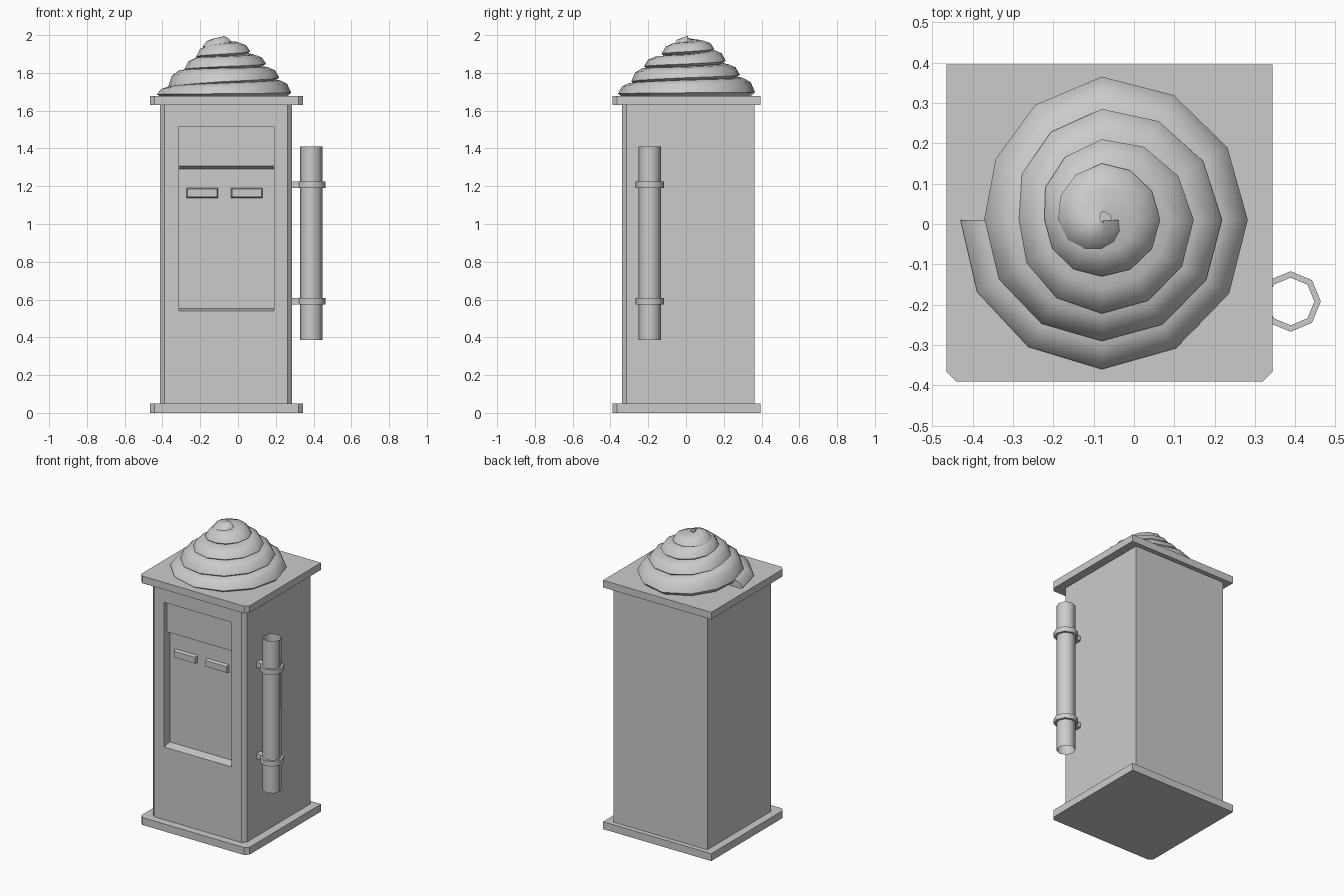
import bpy, bmesh
from math import cos, sin, pi, radians

if "Cube" in bpy.data.objects:
    bpy.data.objects.remove(bpy.data.objects["Cube"])


def make(name, verts, faces, smooth=None):
    me = bpy.data.meshes.new(name)
    me.from_pydata(verts, [], faces)
    bm = bmesh.new()
    bm.from_mesh(me)
    bmesh.ops.recalc_face_normals(bm, faces=bm.faces)
    bm.to_mesh(me)
    bm.free()
    ob = bpy.data.objects.new(name, me)
    bpy.context.collection.objects.link(ob)
    if smooth:
        bpy.ops.object.select_all(action='DESELECT')
        bpy.context.view_layer.objects.active = ob
        ob.select_set(True)
        bpy.ops.object.shade_smooth_by_angle(angle=radians(smooth))
    return ob


def bridge(name, a, b, caps=True, smooth=None):
    """Join two matching outlines into a solid (or an open shell)."""
    n = len(a)
    faces = [(i, (i + 1) % n, n + (i + 1) % n, n + i) for i in range(n)]
    if caps:
        faces += [tuple(range(n)), tuple(range(n, 2 * n))]
    return make(name, a + b, faces, smooth)


def prism(name, outline, z0, z1):
    return bridge(name, [(x, y, z0) for x, y in outline], [(x, y, z1) for x, y in outline])


def footprint(x0, x1, y0, y1, c):
    # rectangle with its two front corners cut off
    return [(x0 + c, y0), (x1 - c, y0), (x1, y0 + c), (x1, y1), (x0, y1), (x0, y0 + c)]


def rect(x0, x1, z0, z1, y):
    return [(x0, y, z0), (x1, y, z0), (x1, y, z1), (x0, y, z1)]


# Cabinet with plates below and above
plate = footprint(-0.465, 0.343, -0.39, 0.395, 0.024)
prism("base_plate", plate, 0, 0.05)
prism("top_plate", plate, 1.63, 1.678)
body = prism("cabinet_body", footprint(-0.413, 0.287, -0.339, 0.363, 0.024), 0.05, 1.63)

# Stepped recess in the front
step = [(-0.45, 1.515), (-0.312, 1.515), (-0.312, 1.307), (-0.28, 1.29),
        (-0.28, 0.552), (-0.339, 0.54), (-0.45, 0.518)]
cutter = bridge("recess_cutter", [(-0.313, y, z) for y, z in step], [(0.19, y, z) for y, z in step])
cutter.hide_render = True
cutter.hide_set(True)
cut = body.modifiers.new("recess", 'BOOLEAN')
cut.operation = 'DIFFERENCE'
cut.solver = 'EXACT'
cut.object = cutter

# Two raised bars in the recess
for side, x0 in (("left", -0.273), ("right", -0.037)):
    x1 = x0 + 0.168
    bridge(side + "_button", rect(x0, x1, 1.138, 1.191, -0.278),
           rect(x0 + 0.006, x1 - 0.006, 1.144, 1.185, -0.302))

# Open pipe on the right side, held by two collars
PX, PY = 0.388, -0.192


def circle(r, z):
    return [(PX + r * cos(i * pi / 4), PY + r * sin(i * pi / 4), z) for i in range(8)]


bridge("side_pipe", circle(0.059, 0.385), circle(0.059, 1.41), caps=False, smooth=50)
for tag, z0 in (("lower", 0.573), ("upper", 1.19)):
    z1 = z0 + 0.034
    rings = circle(0.059, z0) + circle(0.075, z0) + circle(0.075, z1) + circle(0.059, z1)
    faces = [(k * 8 + i, k * 8 + (i + 1) % 8, (k + 1) % 4 * 8 + (i + 1) % 8, (k + 1) % 4 * 8 + i)
             for k in range(4) for i in range(8)]
    make(tag + "_collar", rings, faces, 50)
    bridge(tag + "_bracket", rect(0.28, 0.328, z0, z1, PY - 0.022),
           rect(0.28, 0.328, z0, z1, PY + 0.022))

# Cream swirl: (turn, outer radius, base height, band height)
keys = [(0, 0.35, 1.675, 0.055), (0.25, 0.37, 1.675, 0.075), (0.5, 0.362, 1.677, 0.09),
        (0.75, 0.355, 1.678, 0.10), (0.96, 0.29, 1.69, 0.13), (1.25, 0.30, 1.735, 0.095),
        (1.5, 0.298, 1.76, 0.075), (1.75, 0.275, 1.775, 0.075), (2, 0.205, 1.80, 0.085),
        (2.25, 0.232, 1.82, 0.07), (2.5, 0.228, 1.835, 0.065), (2.75, 0.20, 1.85, 0.075),
        (3, 0.142, 1.87, 0.08), (3.25, 0.14, 1.885, 0.075), (3.5, 0.145, 1.90, 0.065),
        (3.75, 0.14, 1.915, 0.06), (4.1, 0.095, 1.93, 0.06), (4.5, 0.05, 1.94, 0.06)]


def sample(t):
    for a, b in zip(keys, keys[1:]):
        if t <= b[0] + 1e-6:
            f = (t - a[0]) / (b[0] - a[0])
            return [p + (q - p) * f for p, q in zip(a[1:], b[1:])]


N, verts, faces = 12, [], []
STEPS = int(4.5 * N)
for s in range(STEPS + 1):
    t = s / N
    r, z, h = sample(t)
    ang = pi + 2 * pi * t
    section = [(0.02, 0), (0, 0.2), (0.022, 0.72), (0.06, 0.94), (0.12, 1), (0.12, 0)]
    for inset, f in section:
        d = max(r - inset, 0.004)
        verts.append((-0.08 + d * cos(ang), 0.01 + d * sin(ang), z + h * f))
    if s:
        o = (s - 1) * 6
        faces += [(o + i, o + (i + 1) % 6, o + 6 + (i + 1) % 6, o + 6 + i) for i in range(6)]
faces += [tuple(range(6)), tuple(range(STEPS * 6, STEPS * 6 + 6))]
make("cream_swirl", verts, faces, 40)
